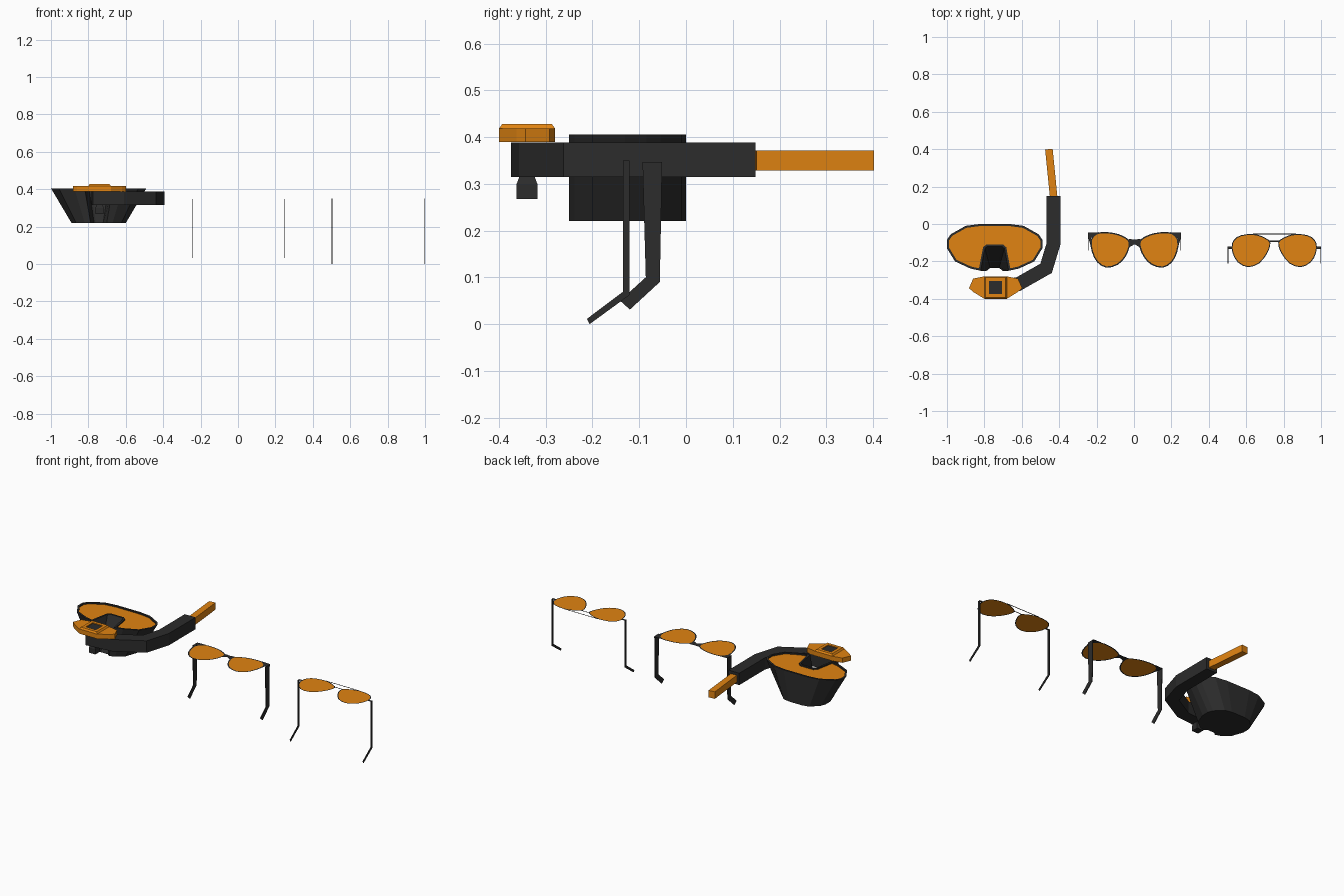
import bpy, bmesh
from mathutils import Vector

if "Cube" in bpy.data.objects:
    bpy.data.objects.remove(bpy.data.objects["Cube"])


def material(name, color):
    m = bpy.data.materials.new(name)
    m.diffuse_color = (*color, 1)
    m.use_nodes = True
    m.node_tree.nodes["Principled BSDF"].inputs["Base Color"].default_value = m.diffuse_color
    return m


ORANGE = material("orange", (0.75, 0.23, 0.006))
BLACK = material("black", (0.025, 0.025, 0.025))


def loft(name, loops, mat, bottom=True, top=True):
    """Bridge equal-length 3D loops, optionally capping the ends."""
    bm = bmesh.new()
    rows = [[bm.verts.new(p) for p in loop] for loop in loops]
    n = len(rows[0])
    for a, b in zip(rows, rows[1:]):
        for i in range(n):
            j = (i + 1) % n
            bm.faces.new((a[i], a[j], b[j], b[i]))
    if bottom:
        bm.faces.new(rows[0][::-1])
    if top:
        bm.faces.new(rows[-1])
    if bottom and top:
        bmesh.ops.recalc_face_normals(bm, faces=bm.faces)
    me = bpy.data.meshes.new(name)
    bm.to_mesh(me)
    bm.free()
    ob = bpy.data.objects.new(name, me)
    me.materials.append(mat)
    bpy.context.collection.objects.link(ob)
    return ob


def at(pts, z):
    return [(p[0], p[1], z) for p in pts]


def prism(name, pts, z0, z1, mat):
    return loft(name, [at(pts, z0), at(pts, z1)], mat)


def flat(name, pts, z, mat):
    return loft(name, [at(pts, z)], mat, bottom=False)


def mirrored(half, cx):
    """Clockwise right half -> full counter-clockwise outline around cx."""
    full = half + [(-x, y) for x, y in reversed(half)]
    return [(cx + x, y) for x, y in reversed(full)]


def inset(pts, d):
    out, n = [], len(pts)
    for i in range(n):
        a, b, c = (Vector(pts[k % n]) for k in (i - 1, i, i + 1))
        n1 = (b - a).normalized().orthogonal()
        n2 = (c - b).normalized().orthogonal()
        out.append(tuple(b + (n1 + n2) * d / (1 + n1.dot(n2))))
    return out


def ribbon(path, w):
    """Mitred strip outline of width w along an open 2D path."""
    p = [Vector(q) for q in path]
    left, right = [], []
    for i, b in enumerate(p):
        d1 = (b - p[i - 1] if i else p[1] - p[0]).normalized().orthogonal()
        d2 = (p[i + 1] - b if i < len(p) - 1 else b - p[i - 1]).normalized().orthogonal()
        m = (d1 + d2) * (w / 2) / (1 + d1.dot(d2))
        left.append(tuple(b + m))
        right.append(tuple(b - m))
    return right + left[::-1]


def smooth(pts):
    """One closed curve subdivision of an outline."""
    out, n = [], len(pts)
    for i in range(n):
        a, b, c, d = (Vector(pts[k % n]) for k in (i - 1, i, i + 1, i + 2))
        out += [tuple(b), tuple((b + c) * 0.5625 - (a + d) * 0.0625)]
    return out


# Diving mask: tapered skirt with nose pocket, rim and lens
MX = -0.745
top_half = [(0.08, 0), (0.155, -0.01), (0.235, -0.055), (0.255, -0.085), (0.255, -0.13),
            (0.212, -0.2), (0.13, -0.238), (0.075, -0.25), (0.052, -0.13), (0.04, -0.12)]
low_half = [(x * 0.57, y) for x, y in top_half[:8]] + [(0.024, -0.235), (0.015, -0.235)]
rim, base = mirrored(top_half, MX), mirrored(low_half, MX)
inner = inset(rim, 0.011)
loft("mask_skirt", [at(base, 0.22), at(rim, 0.405), at(inner, 0.405), at(inner, 0.396)],
     BLACK, top=False)
flat("mask_lens", inner, 0.397, ORANGE)

# Snorkel: bent square tube, upper tube and drain stub
prism("snorkel_tube", ribbon([(-0.78, -0.338), (-0.62, -0.322), (-0.47, -0.237),
                              (-0.43, -0.105), (-0.43, 0.149)], 0.073), 0.315, 0.388, BLACK)
prism("snorkel_upper_tube", ribbon([(-0.43, 0.149), (-0.455, 0.4)], 0.04), 0.328, 0.371, ORANGE)


def rect(cx, cy, hx, hy):
    return [(cx - hx, cy - hy), (cx + hx, cy - hy), (cx + hx, cy + hy), (cx - hx, cy + hy)]


SX, SY = -0.74, -0.34
loft("snorkel_drain", [at(rect(SX, SY, 0.022, 0.022), 0.268), at(rect(SX, SY, 0.022, 0.022), 0.3),
                       at(rect(SX, SY, 0.016, 0.016), 0.316)], BLACK)

# Mouthpiece: winged flange with a raised framed opening
wing = [(0.06, -0.28), (0.12, -0.292), (0.142, -0.343), (0.12, -0.363), (0.06, -0.4)]
prism("mouthpiece_flange", mirrored(wing, SX), 0.389, 0.418, ORANGE)
loft("mouthpiece_frame", [at(rect(SX, SY, h, h), z) for h, z in
                          ((0.06, 0.418), (0.053, 0.428), (0.034, 0.428), (0.034, 0.422))],
     ORANGE, bottom=False, top=False)
flat("mouthpiece_opening", rect(SX, SY, 0.034, 0.034), 0.423, BLACK)


# Spectacles: flat lenses with rims, plus temple arms
def lens_pair(name, half, cx, z, rim_w):
    for side, s in (("right", 1), ("left", -1)):
        pts = [(cx + s * x, y) for x, y in half]
        pts = smooth(pts[::-s])
        hole = inset(pts, rim_w)
        loft(f"{name}_rim_{side}", [at(pts, z), at(hole, z)], BLACK, False, False)
        flat(f"{name}_lens_{side}", hole, z, ORANGE)


def temples(name, profile, cx, hx, t):
    for side, s in (("right", 1), ("left", -1)):
        loft(f"{name}_temple_{side}",
             [[(cx + s * (hx - k), y, z) for y, z in profile] for k in (0, t)], BLACK)


# Thick-framed sunglasses
CX = 0.003
lens_pair("sunglasses", [(0.03, -0.085), (0.08, -0.056), (0.14, -0.044), (0.2, -0.047),
                         (0.235, -0.085), (0.228, -0.15), (0.2, -0.205), (0.15, -0.234),
                         (0.09, -0.218), (0.05, -0.178), (0.027, -0.125)], CX, 0.347, 0.007)
flat("sunglasses_bridge", mirrored([(0.0, -0.083), (0.031, -0.08), (0.029, -0.125),
                                    (0.0, -0.108)], CX), 0.347, BLACK)
for side, s in (("right", 1), ("left", -1)):
    corner = [(0.19, -0.044), (0.248, -0.046), (0.248, -0.07), (0.234, -0.12), (0.232, -0.075)]
    flat(f"sunglasses_corner_{side}", [(CX + s * x, y) for x, y in corner][::-s], 0.3475, BLACK)
temples("sunglasses", [(-0.093, 0.347), (-0.051, 0.347), (-0.056, 0.09), (-0.12, 0.031),
                       (-0.141, 0.05), (-0.086, 0.1)], CX, 0.249, 0.004)

# Thin wire-framed sunglasses
WX, WZ = 0.75, 0.35
lens_pair("wire_glasses", [(0.03, -0.085), (0.09, -0.057), (0.15, -0.055), (0.2, -0.07),
                           (0.226, -0.105), (0.223, -0.155), (0.195, -0.205), (0.14, -0.231),
                           (0.08, -0.21), (0.04, -0.16), (0.022, -0.115)], WX, WZ, 0.005)
for name, y, hx in (("top_bar", -0.054, 0.115), ("bridge", -0.092, 0.03)):
    flat(f"wire_glasses_{name}", rect(WX, y, hx, 0.003), WZ, BLACK)
for side, s in (("right", 1), ("left", -1)):
    flat(f"wire_glasses_hinge_{side}", rect(WX + s * 0.236, -0.127, 0.014, 0.007), WZ, BLACK)
temples("wire_glasses", [(-0.135, WZ), (-0.121, WZ), (-0.121, 0.062), (-0.206, 0.0),
                         (-0.212, 0.011), (-0.135, 0.069)], WX, 0.25, 0.004)
